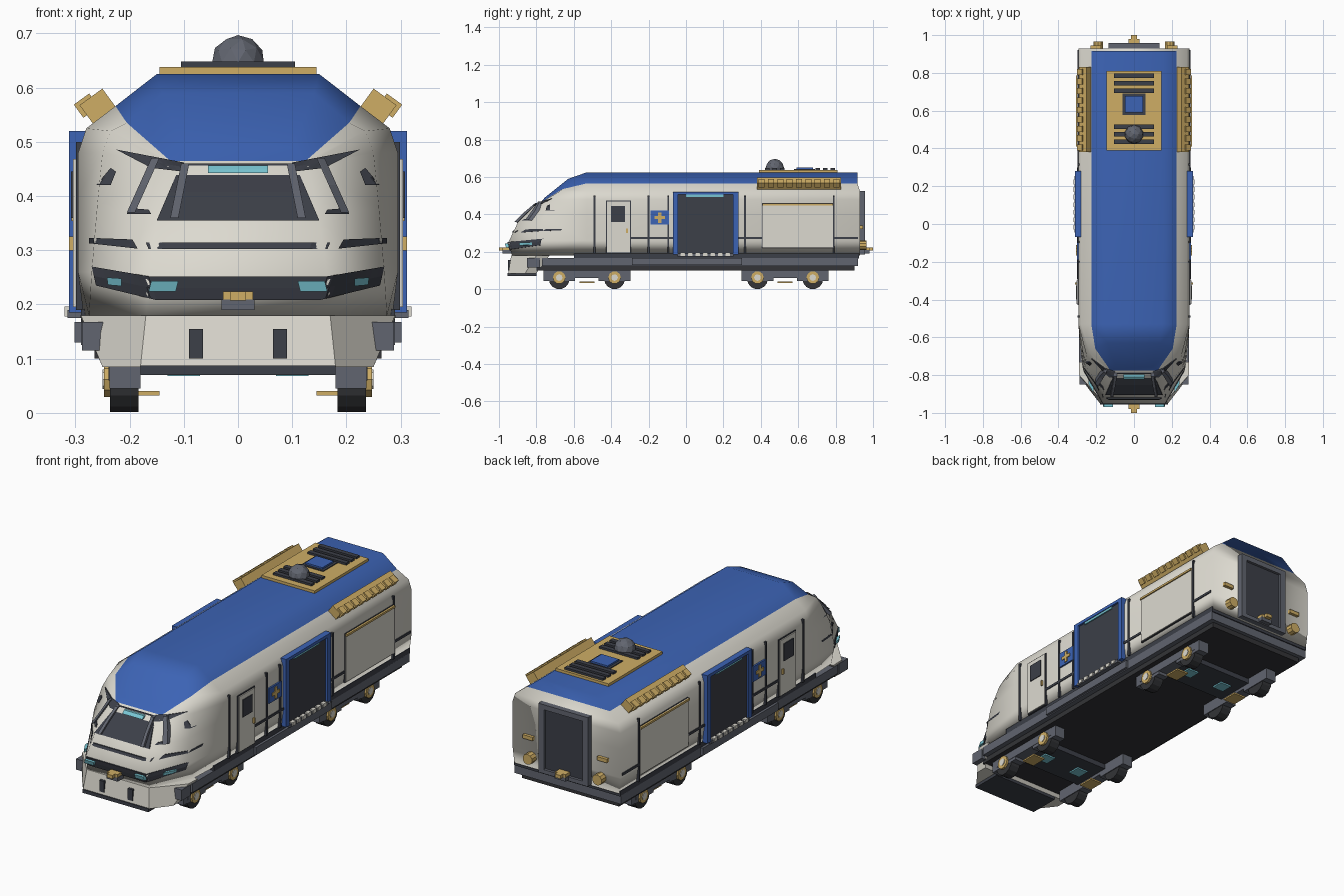
import bpy, bmesh, math
from mathutils import Vector, Matrix
from mathutils.bvhtree import BVHTree

cube = bpy.data.objects.get("Cube")
if cube:
    bpy.data.objects.remove(cube)

COLOURS = {
    "ivory": (.72, .7, .63), "blue": (.045, .125, .46), "charcoal": (.045, .05, .065),
    "slate": (.12, .13, .16), "black": (.033, .034, .038), "gold": (.62, .42, .13),
    "cyan": (.19, .56, .65)}
MATS = {}
for key, rgb in COLOURS.items():
    m = bpy.data.materials.new(key)
    m.use_nodes = True
    m.diffuse_color = (*rgb, 1)
    m.node_tree.nodes["Principled BSDF"].inputs["Base Color"].default_value = (*rgb, 1)
    MATS[key] = m


def finish(name, bm, *mats, mirror=False):
    if mirror:
        geom = bm.verts[:] + bm.edges[:] + bm.faces[:]
        new = bmesh.ops.duplicate(bm, geom=geom)["geom"]
        for v in new:
            if isinstance(v, bmesh.types.BMVert):
                v.co.x *= -1
    bmesh.ops.recalc_face_normals(bm, faces=bm.faces)
    me = bpy.data.meshes.new(name)
    bm.to_mesh(me)
    bm.free()
    for key in mats:
        me.materials.append(MATS[key])
    ob = bpy.data.objects.new(name, me)
    bpy.context.collection.objects.link(ob)
    return ob


def boxes(name, mat, specs, mirror=True, tilt=0, pivot=(0, 0, 0)):
    """Boxes given as x0, x1, y0, y1, z0, z1, optionally tilted about y."""
    bm = bmesh.new()
    piv = Matrix.Translation(pivot)
    turn = piv @ Matrix.Rotation(math.radians(tilt), 4, 'Y') @ piv.inverted()
    for x0, x1, y0, y1, z0, z1 in specs:
        mid = Vector((x0 + x1, y0 + y1, z0 + z1)) / 2
        size = Matrix.Diagonal((x1 - x0, y1 - y0, z1 - z0, 1))
        bmesh.ops.create_cube(bm, size=1, matrix=turn @ Matrix.Translation(mid) @ size)
    return finish(name, bm, mat, mirror=mirror)


def cylinders(name, mat, centres, r, depth, axis='X', sides=14):
    bm = bmesh.new()
    turn = Matrix.Rotation(math.pi / 2, 4, 'Y' if axis == 'X' else 'X')
    for c in centres:
        bmesh.ops.create_cone(bm, cap_ends=True, segments=sides, radius1=r, radius2=r,
                              depth=depth, matrix=Matrix.Translation(c) @ turn)
    return finish(name, bm, mat, mirror=True)


# Hull: lengthwise lines from tail to nose, lofted on both sides
SHOULDER = -.53
LEVELS = [  # (x, tail y, z) of main section, then (x, y, z) of cheek and of nose edge
    ((.285, .93, .18), (.275, -.74, .18), (.17, -.93, .18)),
    ((.295, .93, .26), (.27, -.77, .26), (.165, -.95, .25)),
    ((.295, .93, .4), (.26, -.75, .38), (.15, -.9, .355)),
    ((.295, .93, .48), (.25, -.7, .48), (.13, -.8, .455)),
    ((.28, .93, .525), (.235, -.68, .52), (.13, -.785, .46)),
    ((.226, .916, .566), (.205, -.66, .535), (.125, -.775, .465)),
    ((.15, .916, .625), (.14, -.63, .59), (.1, -.755, .49))]
bm = bmesh.new()
rows = []
for tail, cheek, nose in LEVELS:
    side = [Vector(p) for p in (tail, (tail[0], SHOULDER, tail[2]), cheek, nose)]
    other = [Vector((-p.x, p.y, p.z)) for p in reversed(side)]
    rows.append([bm.verts.new(p) for p in side + other])
for i, (low, high) in enumerate(zip(rows, rows[1:])):
    for j in range(8):
        k = (j + 1) % 8
        f = bm.faces.new((low[j], low[k], high[k], high[j]))
        f.material_index = 1 if i == 5 else 0
        f.smooth = i == 5 and j in (0, 6)
for row, index in ((rows[0], 0), (rows[-1], 1)):
    for j in range(3):
        f = bm.faces.new((row[j], row[j + 1], row[6 - j], row[7 - j]))
        f.material_index = index
        f.smooth = index == 1 and j == 0
nose_faces = [f for f in bm.faces if f.calc_center_median().y < SHOULDER]
bmesh.ops.triangulate(bm, faces=nose_faces)
tree = BVHTree.FromBMesh(bm)
shell = finish("body_shell", bm, "ivory", "blue")
shell.modifiers.new("soft_roof_edges", 'WEIGHTED_NORMAL')


def decal(name, mat, corners, lift=.006, n=10, mirror=True):
    """Plate over the nose; corners (x, z): low in, low out, high out, high in."""
    a, b, c, d = [Vector(p) for p in corners]
    bm = bmesh.new()
    grid = []
    for r in range(3):
        line = []
        for s in range(n + 1):
            p = a.lerp(b, s / n).lerp(d.lerp(c, s / n), r / 2)
            hit = tree.ray_cast(Vector((p.x, -2, p.y)), Vector((0, 1, 0)))[0]
            line.append(bm.verts.new((p.x, hit.y if hit else -.75, p.y)))
        grid.append(line)
    for lo, hi in zip(grid, grid[1:]):
        for s in range(n):
            bm.faces.new((lo[s], lo[s + 1], hi[s + 1], hi[s]))
    new = bmesh.ops.extrude_face_region(bm, geom=bm.faces[:])["geom"]
    tops = [v for v in new if isinstance(v, bmesh.types.BMVert)]
    bmesh.ops.translate(bm, verts=tops, vec=(0, -lift, 0))
    return finish(name, bm, mat, mirror=mirror)


# Nose: windscreen, pillars, slots, light band and lamps
decal("windscreen", "charcoal", [(-.15, .355), (.15, .355), (.105, .46), (-.105, .46)], mirror=False)
decal("windscreen_lamp", "cyan", [(-.055, .443), (.055, .443), (.055, .456), (-.055, .456)], .012, mirror=False)
decal("inner_pillars", "slate", [(.11, .36), (.125, .36), (.105, .46), (.09, .46)], .022)
decal("outer_pillars", "slate", [(.19, .37), (.205, .37), (.16, .47), (.145, .47)], .022)
decal("brow_slits", "charcoal", [(.1, .445), (.16, .452), (.225, .486), (.1, .462)])
decal("pillar_feet", "charcoal", [(.16, .367), (.205, .367), (.2, .378), (.165, .375)])
decal("cheek_vents", "charcoal", [(.235, .42), (.262, .42), (.235, .452), (.225, .445)])
decal("nose_slot", "charcoal", [(-.165, .302), (.165, .302), (.17, .314), (-.17, .314)], mirror=False)
decal("cheek_slots", "charcoal", [(.185, .303), (.275, .313), (.275, .323), (.195, .32)])
decal("light_band", "charcoal", [(-.15, .208), (.15, .208), (.165, .252), (-.165, .252)], mirror=False)
decal("light_band_ends", "charcoal", [(.15, .208), (.262, .235), (.27, .27), (.165, .252)])
decal("headlamps", "cyan", [(.115, .224), (.165, .224), (.16, .243), (.11, .243)], .02)
decal("corner_lamps", "cyan", [(.215, .234), (.24, .236), (.242, .25), (.215, .248)], .03)

# Front skirt: two stacked outlines
bm = bmesh.new()
rings = []
for z, outline in ((.18, ((.17, -.935), (.29, -.8), (.292, -.73))),
                   (.085, ((.18, -.95), (.25, -.86), (.25, -.8)))):
    pts = list(outline) + [(-x, y) for x, y in reversed(outline)]
    rings.append([bm.verts.new((x, y, z)) for x, y in pts])
    bm.faces.new(rings[-1])
for j in range(6):
    k = (j + 1) % 6
    bm.faces.new((rings[0][j], rings[0][k], rings[1][k], rings[1][j]))
finish("front_skirt", bm, "ivory")
boxes("skirt_lip", "charcoal", [(-.18, .18, -.955, -.8, .07, .087)], False)
boxes("skirt_vents", "charcoal", [(.065, .09, -.952, -.93, .1, .155)])
boxes("skirt_steps", "slate", [(.235, .288, -.85, -.78, .115, .168)])

# Couplers at both ends
boxes("coupler_bases", "slate", [(-.03, .03, -.98, -.9, .19, .209), (-.03, .03, .92, .98, .19, .209)], False)
boxes("coupler_hooks", "gold", [(-w, w, s * e - .03, s * e + .03, .207, .224)
                                for s in (-1, 1) for w, e in ((.028, .95), (.015, .97))], False)

# Underframe
boxes("underframe", "slate", [(-.29, .29, -.77, .92, .125, .168)], False)
boxes("floor_seam", "charcoal", [(-.29, .29, -.6, .925, .165, .192)], False)
boxes("underbody", "black", [(-.265, .265, -.8, .9, .1, .13)], False)
boxes("sill_rails", "slate", [(.27, .302, -.29, .3, .13, .168)])

# Bogies
AXLES = [(s * .53 + t * .148) for s in (-1, 1) for t in (-1, 1)]
cylinders("wheels", "black", [(.21, y, .056) for y in AXLES], .056, .052)
cylinders("wheel_hubs", "gold", [(.241, y, .062) for y in AXLES], .034, .012, sides=10)
cylinders("hub_caps", "ivory", [(.244, y, .062) for y in AXLES], .018, .012, sides=8)
boxes("bogie_beams", "slate", [(.18, .237, y - .085, y + .085, .045, .105) for y in AXLES]
      + [(.18, .239, c - .2, c + .2, .06, .1) for c in (-.53, .53)])
boxes("bogie_bolsters", "charcoal", [(-.2, .2, c - .1, c + .1, .075, .105) for c in (-.53, .53)], False)
boxes("bogie_plates", "gold", [(.145, .21, c - .04, c + .04, .032, .04) for c in (-.53, .53)])
boxes("bogie_sensors", "cyan", [(.07, .13, c - .03, c + .03, .068, .078) for c in (-.53, .53)]
      + [(.19, .225, y - .02, y + .02, .04, .048) for y in AXLES])

# Side walls: seams, crew door, sign, cargo door, service panel
boxes("wall_seams", "charcoal", [(.28, .299, y - .005, y + .005, .19, .5) for y in (-.49, -.2, -.095, .315, .79)]
      + [(.28, .299, a, b, .268, .28) for a, b in ((-.3, -.07), (.28, .41), (.79, .92))])
boxes("crew_door_frame", "charcoal", [(.28, .299, -.428, -.295, .19, .473)])
boxes("crew_door", "ivory", [(.28, .304, -.423, -.3, .195, .468)])
boxes("crew_door_window", "charcoal", [(.28, .308, -.4, -.325, .36, .445)])
boxes("crew_door_handle", "gold", [(.28, .312, -.32, -.31, .3, .325)])
boxes("sign_plate", "blue", [(.28, .303, -.19, -.09, .345, .42)])
boxes("sign_cross", "gold", [(.28, .307, -.168, -.112, .374, .39), (.28, .307, -.149, -.131, .354, .41)])
boxes("cargo_door_frame", "blue", [(.27, .312, -.07, -.043, .185, .52), (.27, .312, .252, .28, .185, .52),
                                   (.27, .312, -.07, .28, .505, .52)])
boxes("cargo_door", "charcoal", [(.27, .302, -.045, .255, .19, .51)])
boxes("cargo_door_lamp", "cyan", [(.27, .308, 0, .2, .494, .506)])
boxes("boarding_step", "slate", [(.28, .315, -.045, .255, .175, .19)])
boxes("step_studs", "ivory", [(.29, .32, i * .04 - .03, i * .04 - .005, .178, .196) for i in range(7)])
boxes("service_panel_edge", "charcoal", [(.28, .298, .407, .789, .219, .461)])
boxes("service_panel", "ivory", [(.28, .302, .41, .786, .222, .458)])
boxes("service_panel_rail", "gold", [(.28, .308, .41, .786, .448, .458)])

# Roof equipment
boxes("roof_plate", "gold", [(-.145, .145, .39, .81, .62, .638)], False)
boxes("grille_slats", "charcoal", [(-.105, .105, c + s - .012, c + s + .012, .63, .648)
                                   for c in (.475, .745) for s in (-.04, 0, .04)], False)
boxes("hatch_edge", "charcoal", [(-.06, .06, .578, .69, .63, .642)], False)
boxes("hatch", "blue", [(-.047, .047, .59, .678, .63, .65)], False)
bm = bmesh.new()
bmesh.ops.create_icosphere(bm, subdivisions=2, radius=.05, matrix=Matrix.Translation((0, .475, .647)))
finish("radar_dome", bm, "slate")

# Tilted cooling units along the roof shoulders
PIVOT = (.256, 0, .562)
boxes("cooling_units", "gold", [(.23, .282, .38, .83, .54, .588)], True, 36, PIVOT)
boxes("cooling_fins", "gold", [(.255, .29, i * .05 + .388, i * .05 + .42, .565, .595)
                               for i in range(9)], True, 36, PIVOT)

# Tail: gangway door, buffers, lamps
boxes("gangway_frame", "slate", [(.105, .135, .9, .958, .19, .525)])
boxes("gangway_header", "slate", [(-.135, .135, .9, .958, .5, .525), (-.135, .135, .9, .958, .185, .205)], False)
boxes("gangway_door", "charcoal", [(-.11, .11, .9, .945, .2, .505)], False)
cylinders("buffers", "gold", [(.19, .94, .235)], .026, .05, 'Y', 10)
boxes("tail_lamps", "gold", [(.175, .23, .92, .945, .322, .34)])
